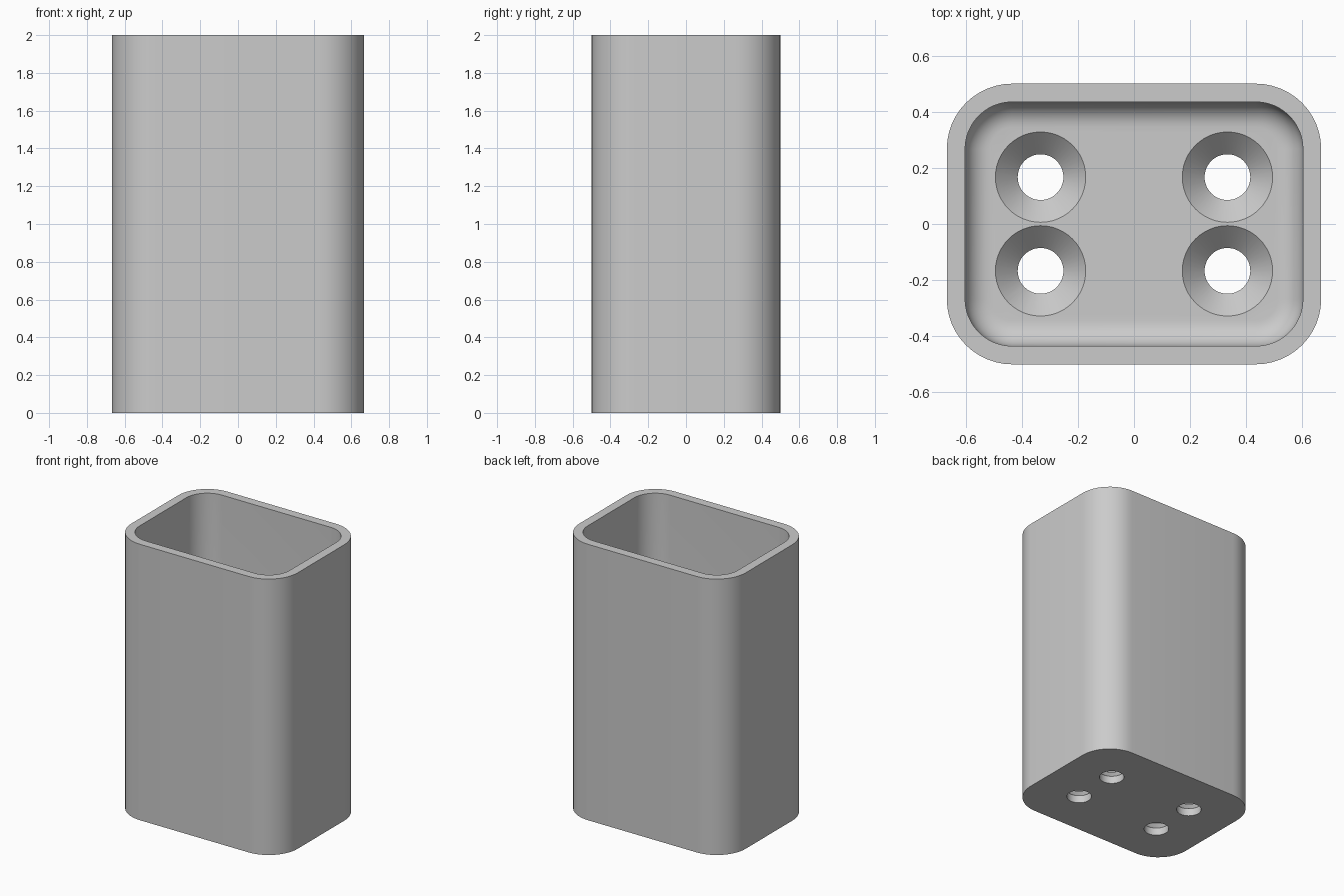
import bpy, bmesh
from math import sin, cos, pi

cube = bpy.data.objects.get("Cube")
if cube:
    bpy.data.objects.remove(cube)

HX, HY, HEIGHT = 0.667, 0.5, 2.0
CORNER, WALL, FLOOR, FILLET = 0.233, 0.065, 0.133, 0.09
HOLE_R, SINK_R = 0.0815, 0.161
HOLE_X, HOLE_Y = 0.333, 0.167

grey = bpy.data.materials.new("light grey")
grey.use_nodes = True
colour = (0.6, 0.6, 0.6, 1)
grey.diffuse_color = colour
grey.node_tree.nodes["Principled BSDF"].inputs["Base Color"].default_value = colour


def rounded_rect(inset, z, steps=12):
    """Rounded rectangle outline, shrunk evenly by inset."""
    points = []
    for quarter, (sx, sy) in enumerate([(1, 1), (-1, 1), (-1, -1), (1, -1)]):
        for i in range(steps + 1):
            a = (quarter + i / steps) * pi / 2
            r = CORNER - inset
            points.append((sx * (HX - CORNER) + r * cos(a),
                           sy * (HY - CORNER) + r * sin(a), z))
    return points


def circle(x, y, r, z, steps=48):
    return [(x + r * cos(2 * pi * i / steps), y + r * sin(2 * pi * i / steps), z)
            for i in range(steps)]


def loft(name, outlines):
    """Closed solid skinned through a list of matching outlines."""
    bm = bmesh.new()
    rings = [[bm.verts.new(p) for p in outline] for outline in outlines]
    for a, b in zip(rings, rings[1:]):
        for i in range(len(a)):
            j = (i + 1) % len(a)
            bm.faces.new((a[i], a[j], b[j], b[i]))
    bm.faces.new(rings[0][::-1])
    bm.faces.new(rings[-1])
    bmesh.ops.recalc_face_normals(bm, faces=bm.faces)
    mesh = bpy.data.meshes.new(name)
    bm.to_mesh(mesh)
    bm.free()
    mesh.materials.append(grey)
    obj = bpy.data.objects.new(name, mesh)
    bpy.context.collection.objects.link(obj)
    return obj


# Open container: outer wall, rim, inner wall, then a filleted inside floor
outlines = [rounded_rect(0, 0), rounded_rect(0, HEIGHT), rounded_rect(WALL, HEIGHT)]
for i in range(9):
    a = i / 8 * pi / 2
    outlines.append(rounded_rect(WALL + FILLET * (1 - cos(a)),
                                 FLOOR + FILLET * (1 - sin(a))))
container = loft("container", outlines)
bpy.context.view_layer.objects.active = container
container.select_set(True)

# Four countersunk drain holes through the floor
sink_bottom = FLOOR - (SINK_R - HOLE_R)
extra = 0.02
for x in (-HOLE_X, HOLE_X):
    for y in (-HOLE_Y, HOLE_Y):
        cutter = loft("hole_cutter", [
            circle(x, y, HOLE_R, -0.1), circle(x, y, HOLE_R, sink_bottom),
            circle(x, y, SINK_R + extra, FLOOR + extra)])
        cutter.hide_render = True
        cut = container.modifiers.new("hole", "BOOLEAN")
        cut.operation = "DIFFERENCE"
        cut.solver = "EXACT"
        cut.object = cutter
        bpy.ops.object.modifier_apply(modifier=cut.name)
        bpy.data.objects.remove(cutter)

bpy.ops.object.shade_smooth_by_angle(angle=pi / 6)
